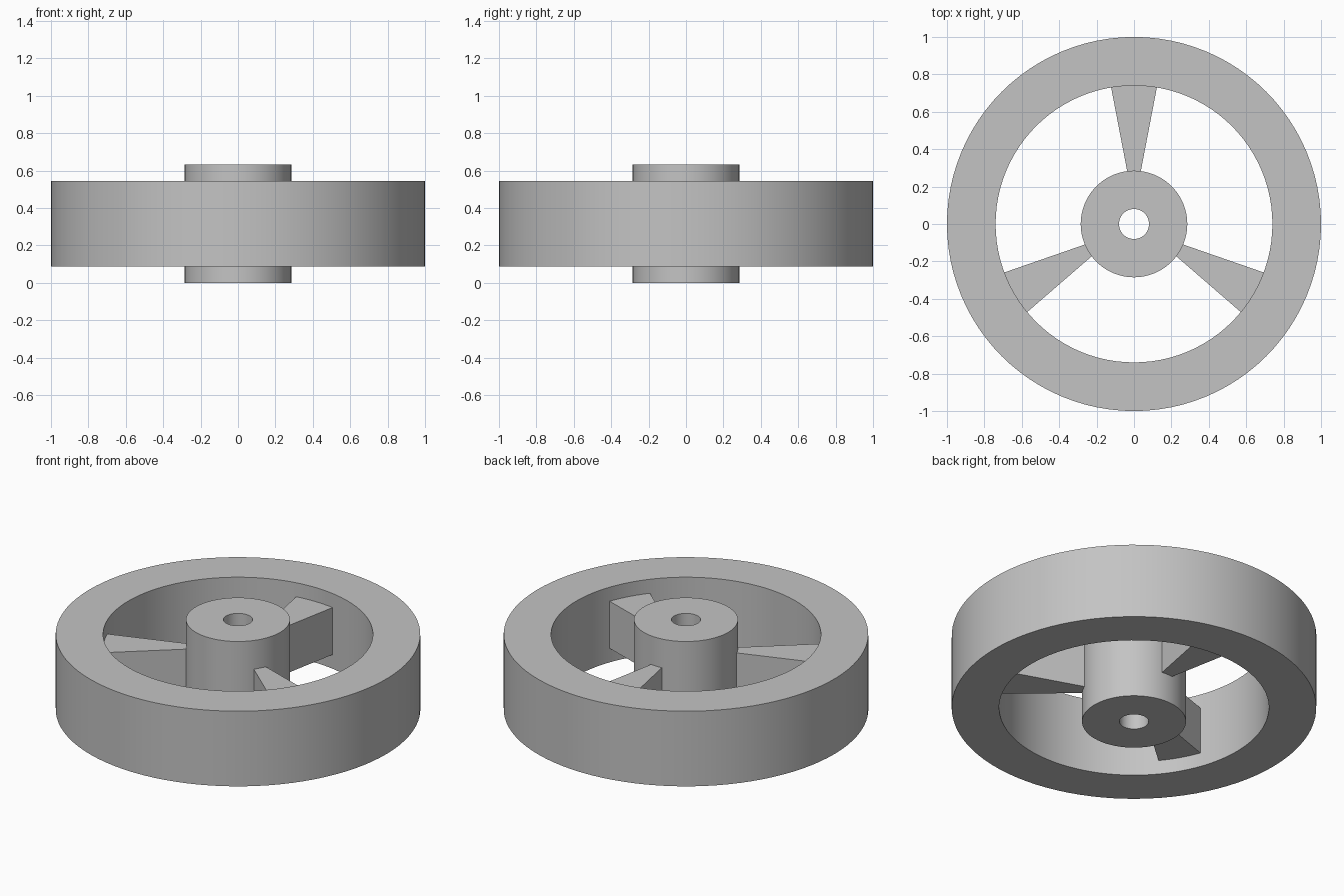
import bpy
import bmesh
from math import cos, sin, tau

SEGMENTS = 96
MID_Z = 0.316

cube = bpy.data.objects.get("Cube")
if cube:
    bpy.data.objects.remove(cube, do_unlink=True)

grey = bpy.data.materials.new("plain grey")
grey.use_nodes = True
colour = (0.55, 0.55, 0.55, 1)
grey.diffuse_color = colour
grey.node_tree.nodes["Principled BSDF"].inputs["Base Color"].default_value = colour


def finish(name, bm):
    bmesh.ops.recalc_face_normals(bm, faces=bm.faces)
    mesh = bpy.data.meshes.new(name)
    bm.to_mesh(mesh)
    bm.free()
    mesh.materials.append(grey)
    obj = bpy.data.objects.new(name, mesh)
    bpy.context.collection.objects.link(obj)
    return obj


def ring(name, inner, outer, height):
    """Thick tube made by revolving a rectangular section."""
    bm = bmesh.new()
    low, high = MID_Z - height / 2, MID_Z + height / 2
    section = [(inner, low), (outer, low), (outer, high), (inner, high)]
    loops = []
    for i in range(SEGMENTS):
        a = tau * i / SEGMENTS
        loops.append([bm.verts.new((r * cos(a), r * sin(a), z)) for r, z in section])
    for i, here in enumerate(loops):
        there = loops[(i + 1) % SEGMENTS]
        for j in range(4):
            k = (j + 1) % 4
            bm.faces.new((here[j], there[j], there[k], here[k]))
    obj = finish(name, bm)
    bpy.ops.object.select_all(action="DESELECT")
    obj.select_set(True)
    bpy.context.view_layer.objects.active = obj
    bpy.ops.object.shade_smooth_by_angle()


def spoke(name, angle, height):
    """Wedge that widens from the hub to the rim, ends sunk into both."""
    bm = bmesh.new()
    plan = [(-0.034, 0.27), (0.034, 0.27), (0.128, 0.76), (-0.128, 0.76)]
    base = bm.faces.new([bm.verts.new((x, y, MID_Z - height / 2)) for x, y in plan])
    top = bmesh.ops.extrude_face_region(bm, geom=[base])["geom"]
    verts = [v for v in top if isinstance(v, bmesh.types.BMVert)]
    bmesh.ops.translate(bm, verts=verts, vec=(0, 0, height))
    finish(name, bm).rotation_euler.z = angle


# Wheel body
ring("rim", 0.74, 1.0, 0.455)
ring("hub", 0.08, 0.285, 0.632)

# Three evenly spaced spokes
for n, side in enumerate(("back", "right", "left")):
    spoke(side + "_spoke", n * tau / 3, 0.285)
